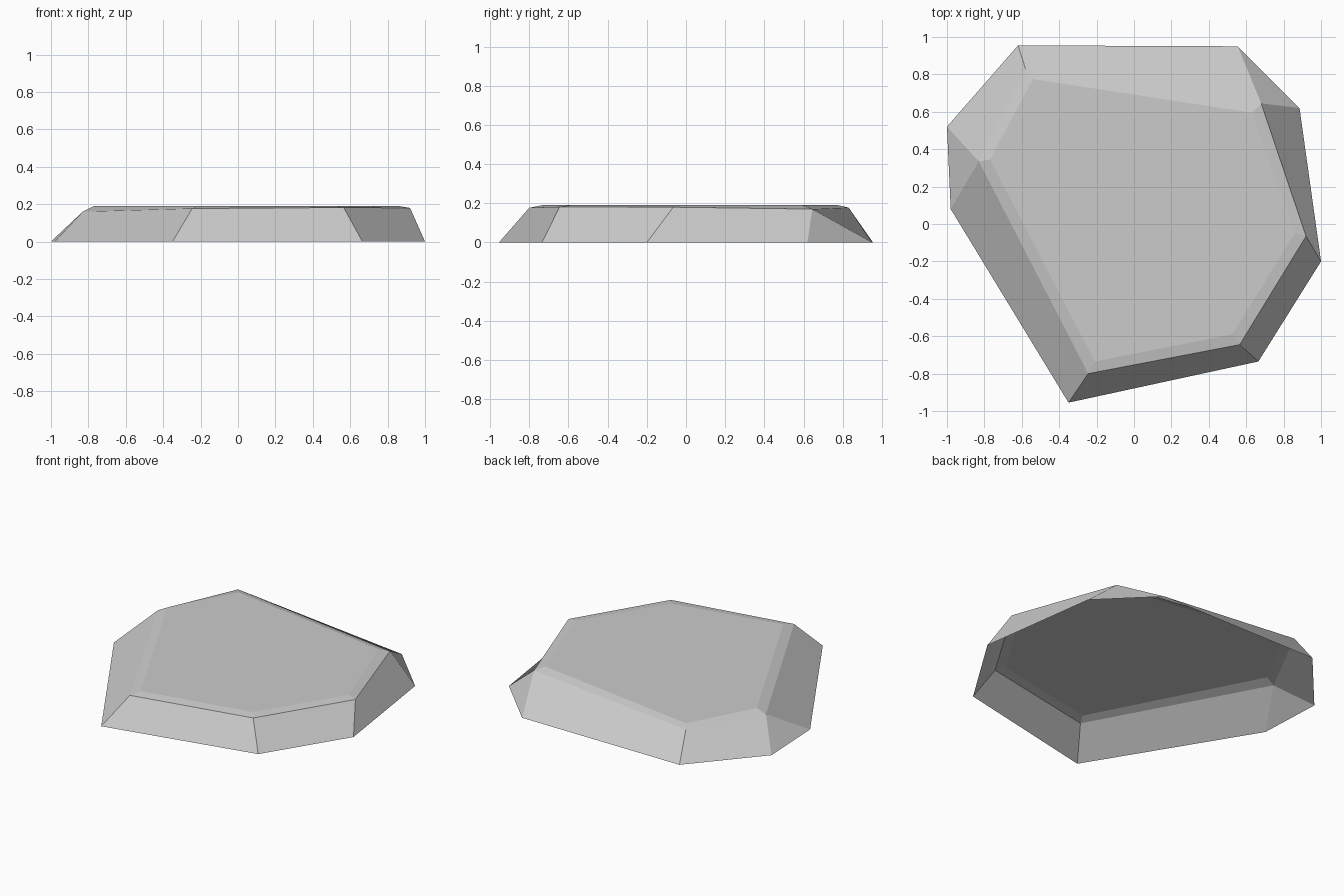
import bpy
import bmesh

cube = bpy.data.objects.get("Cube")
if cube:
    bpy.data.objects.remove(cube, do_unlink=True)

# Plain stone grey
stone = bpy.data.materials.new("stone_grey")
stone.use_nodes = True
grey = (0.6, 0.6, 0.6, 1)
stone.diffuse_color = grey
stone.node_tree.nodes["Principled BSDF"].inputs["Base Color"].default_value = grey

# Ground outline, clockwise from the back right corner
base = [(-0.62, 0.955), (0.555, 0.95), (0.885, 0.62), (1, -0.2),
        (0.665, -0.735), (-0.35, -0.955), (-0.98, 0.08), (-1, 0.52)]
# Shoulder outline, with height
shoulder = [(-0.58, 0.83, 0.178), (0.68, 0.645, 0.17), (0.92, -0.065, 0.18),
            (0.565, -0.645, 0.182), (-0.245, -0.8, 0.177), (-0.83, 0.335, 0.16)]
# Flat top outline
crown = [(-0.54, 0.775), (0.63, 0.595), (0.86, -0.05),
         (0.525, -0.59), (-0.21, -0.735), (-0.77, 0.345)]
# Shoulder corner above each ground corner; two corners share one shoulder point
above = [0, 1, 1, 2, 3, 4, 5, 5]

bm = bmesh.new()
low = [bm.verts.new((x, y, 0)) for x, y in base]
mid = [bm.verts.new(p) for p in shoulder]
top = [bm.verts.new((x, y, 0.19)) for x, y in crown]

# Sloping sides, open underneath
for i in range(len(low)):
    j = (i + 1) % len(low)
    a, b = mid[above[i]], mid[above[j]]
    bm.faces.new([low[j], low[i], a] if a is b else [low[j], low[i], a, b])

# Bevelled rim and flat top
for i in range(len(mid)):
    j = (i + 1) % len(mid)
    bm.faces.new([mid[j], mid[i], top[i], top[j]])
bm.faces.new(top[::-1])
bm.normal_update()

mesh = bpy.data.meshes.new("stone_slab")
bm.to_mesh(mesh)
bm.free()
mesh.materials.append(stone)
slab = bpy.data.objects.new("stone_slab", mesh)
bpy.context.collection.objects.link(slab)
